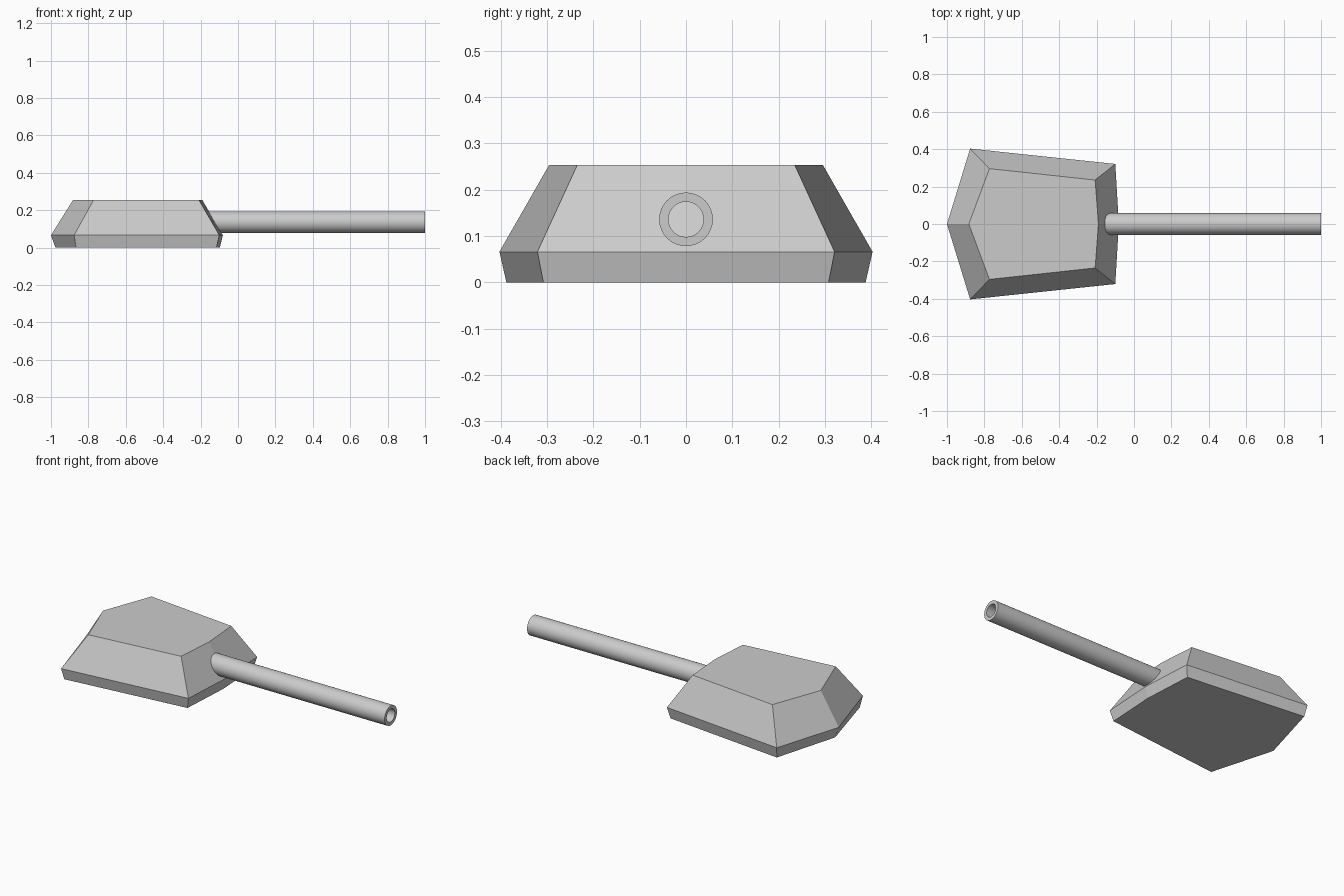
import bpy, bmesh, math

if "Cube" in bpy.data.objects:
    bpy.data.objects.remove(bpy.data.objects["Cube"])


def finish(name, bm):
    bmesh.ops.recalc_face_normals(bm, faces=bm.faces)
    mesh = bpy.data.meshes.new(name)
    bm.to_mesh(mesh)
    bm.free()
    obj = bpy.data.objects.new(name, mesh)
    bpy.context.collection.objects.link(obj)
    return obj


def bridge(bm, a, b):
    n = len(a)
    for i in range(n):
        j = (i + 1) % n
        bm.faces.new((a[i], a[j], b[j], b[i]))


# Turret: mirrored six-point outline at three heights
# (z, rear tip x, rear corner x, y, front corner x, y, front tip x)
levels = [
    (0.0, -0.976, -0.866, 0.388, -0.115, 0.308, -0.097),
    (0.066, -1.0, -0.876, 0.403, -0.10, 0.321, -0.081),
    (0.253, -0.883, -0.773, 0.296, -0.208, 0.235, -0.19),
]
bm = bmesh.new()
rings = []
for z, rx, cx, cy, fx, fy, tx in levels:
    outline = [(rx, 0), (cx, -cy), (fx, -fy), (tx, 0), (fx, fy), (cx, cy)]
    rings.append([bm.verts.new((x, y, z)) for x, y in outline])
for lower, upper in zip(rings, rings[1:]):
    bridge(bm, lower, upper)
bm.faces.new(rings[0])
bm.faces.new(rings[-1])
finish("turret", bm)

# Gun barrel: open tube whose rear end sits inside the sloped front plate
SIDES, BARREL_Z = 32, 0.136
profile = [(-0.16, 0.058), (1.0, 0.058), (1.0, 0.038), (-0.16, 0.038)]
bm = bmesh.new()
rings = []
for x, r in profile:
    angles = [2 * math.pi * i / SIDES for i in range(SIDES)]
    rings.append([bm.verts.new((x, r * math.cos(a), BARREL_Z + r * math.sin(a)))
                  for a in angles])
for i in range(4):
    bridge(bm, rings[i], rings[(i + 1) % 4])
barrel = finish("gun_barrel", bm)
bpy.context.view_layer.objects.active = barrel
barrel.select_set(True)
bpy.ops.object.shade_smooth_by_angle(angle=math.radians(30))
